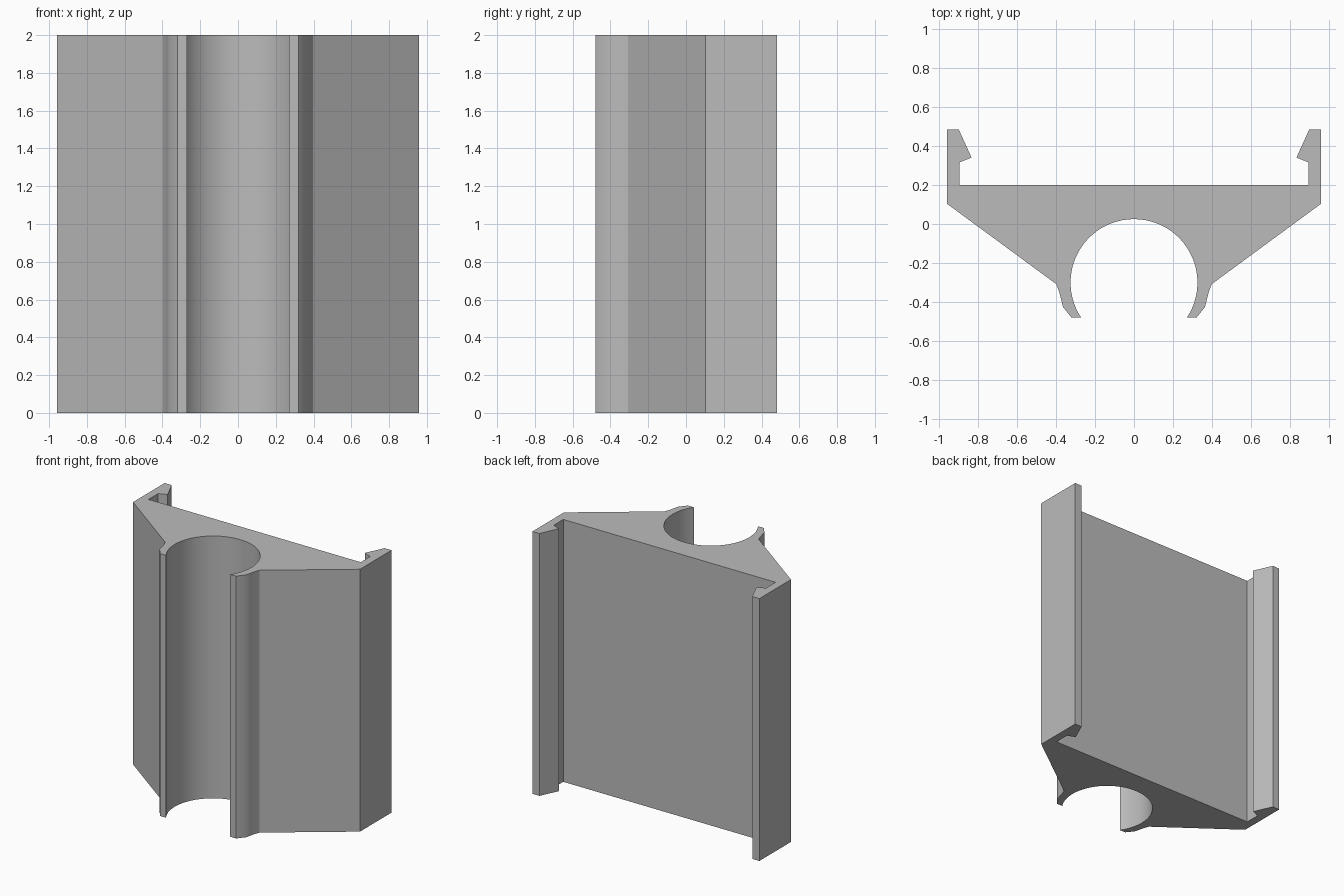
import bpy, bmesh, math

cube = bpy.data.objects.get("Cube")
if cube:
    bpy.data.objects.remove(cube, do_unlink=True)

HEIGHT = 2.0
BORE_Y, BORE_R = -0.30, 0.325
ARC_STEPS = 24

# One flat grey for the whole clip
grey = bpy.data.materials.new("plain_grey")
grey.use_nodes = True
colour = (0.5, 0.5, 0.5, 1)
grey.diffuse_color = colour
grey.node_tree.nodes["Principled BSDF"].inputs["Base Color"].default_value = colour

# Left half of the section: hooked rail arm, sloped side, curved jaw
half = [
    (0.895, 0.20), (0.895, 0.315), (0.832, 0.34), (0.897, 0.483),
    (0.957, 0.483), (0.957, 0.103),
    (0.398, -0.308), (0.384, -0.345), (0.374, -0.385), (0.364, -0.425),
    (0.32, -0.48),
]

# Round bore from the jaw tip up to its crown
start = math.asin((-0.48 - BORE_Y) / BORE_R)
for i in range(ARC_STEPS + 1):
    a = start + (math.pi / 2 - start) * i / ARC_STEPS
    half.append((BORE_R * math.cos(a), BORE_Y + BORE_R * math.sin(a)))

# Mirror the section, sharing the crown point
section = half + [(-x, y) for x, y in reversed(half[:-1])]

# Extrude the section upright
bm = bmesh.new()
base = bm.faces.new([bm.verts.new((x, y, 0)) for x, y in section])
result = bmesh.ops.extrude_face_region(bm, geom=[base], use_keep_orig=True)
top = [v for v in result["geom"] if isinstance(v, bmesh.types.BMVert)]
bmesh.ops.translate(bm, verts=top, vec=(0, 0, HEIGHT))
bmesh.ops.recalc_face_normals(bm, faces=bm.faces)

mesh = bpy.data.meshes.new("clip_bracket")
bm.to_mesh(mesh)
bm.free()
mesh.materials.append(grey)
bracket = bpy.data.objects.new("clip_bracket", mesh)
bpy.context.collection.objects.link(bracket)

# Smooth bore and jaws, crisp corners
bpy.ops.object.select_all(action="DESELECT")
bracket.select_set(True)
bpy.context.view_layer.objects.active = bracket
bpy.ops.object.shade_smooth_by_angle(angle=math.radians(28))
